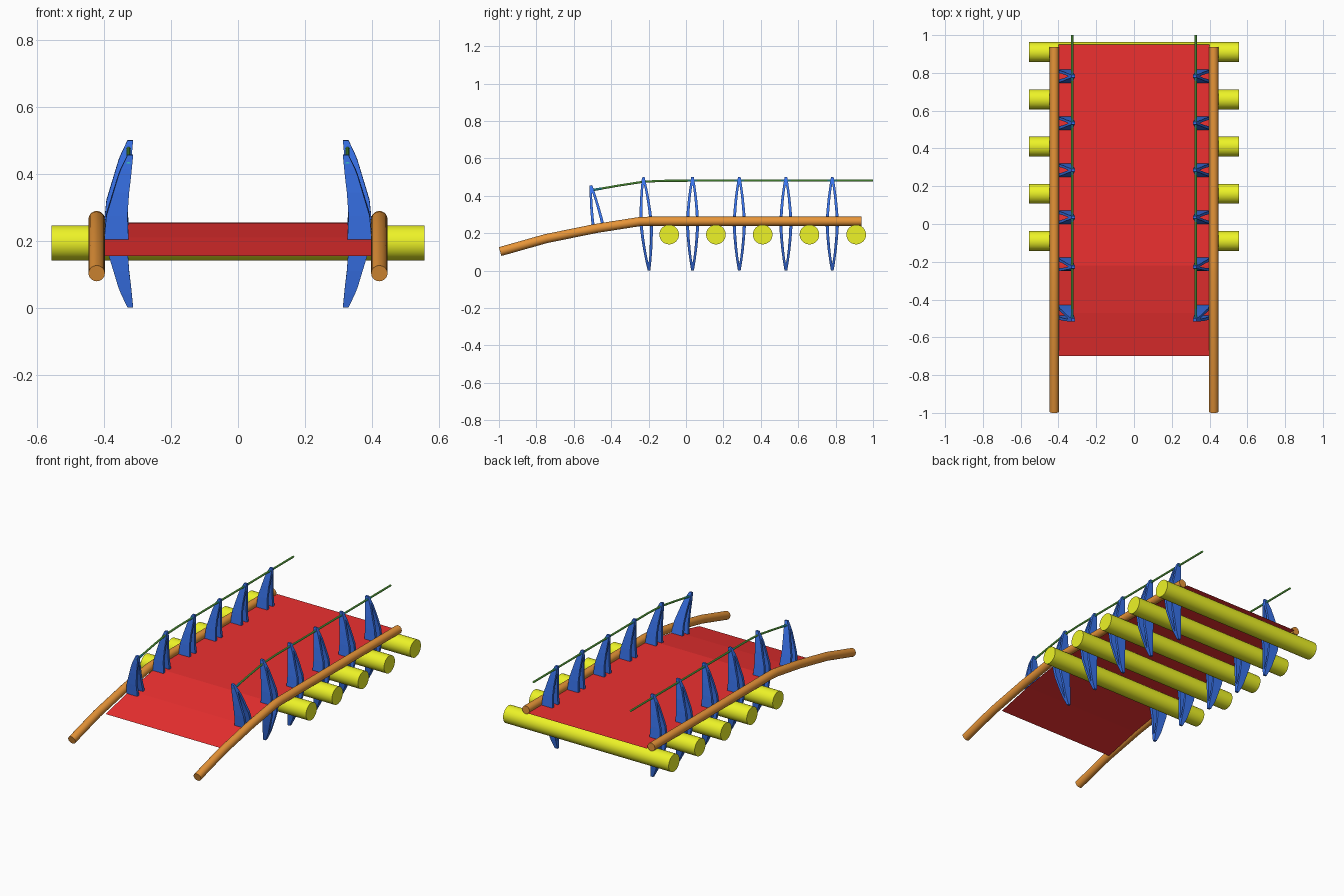
import bpy, bmesh, math
from mathutils import Vector, Matrix

if "Cube" in bpy.data.objects:
    bpy.data.objects.remove(bpy.data.objects["Cube"])


def material(name, rgb):
    m = bpy.data.materials.new(name)
    m.diffuse_color = (*rgb, 1)
    m.use_nodes = True
    m.node_tree.nodes["Principled BSDF"].inputs["Base Color"].default_value = m.diffuse_color
    return m


RED = material("red", (0.85, 0.03, 0.03))
ORANGE = material("orange", (0.80, 0.30, 0.04))
YELLOW = material("yellow", (0.85, 0.90, 0.02))
BLUE = material("blue", (0.04, 0.17, 0.82))
GREEN = material("green", (0.20, 0.75, 0.10))
TEAL = material("teal", (0.05, 0.65, 0.65))


def finish(name, bm, mat, mirror=False, smooth=False):
    bmesh.ops.recalc_face_normals(bm, faces=bm.faces)
    me = bpy.data.meshes.new(name)
    bm.to_mesh(me)
    bm.free()
    me.materials.append(mat)
    ob = bpy.data.objects.new(name, me)
    bpy.context.collection.objects.link(ob)
    if mirror:
        ob.modifiers.new("mirror", 'MIRROR').use_mirror_merge = False
    if smooth:
        bpy.ops.object.select_all(action='DESELECT')
        ob.select_set(True)
        bpy.context.view_layer.objects.active = ob
        bpy.ops.object.shade_smooth_by_angle(angle=math.radians(35))
    return ob


def tube(name, x, path, radius, sides, mat):
    """Round tube along (y, z) points at a fixed x, mirrored to the other side."""
    pts = [Vector((x, y, z)) for y, z in path]
    bm = bmesh.new()
    rings = []
    for i, p in enumerate(pts):
        t = (pts[min(i + 1, len(pts) - 1)] - pts[max(i - 1, 0)]).normalized()
        n = Vector((0, -t.z, t.y))
        rings.append([bm.verts.new(p + radius * (math.cos(a) * Vector((1, 0, 0)) + math.sin(a) * n))
                      for a in (2 * math.pi * k / sides for k in range(sides))])
    for a, b in zip(rings, rings[1:]):
        for k in range(sides):
            j = (k + 1) % sides
            bm.faces.new((a[k], a[j], b[j], b[k]))
    bm.faces.new(rings[0])
    bm.faces.new(rings[-1])
    return finish(name, bm, mat, mirror=True, smooth=True)


# height, inner x, outer x, half width, half gap: a curved, split tusk
LEVELS = [(0.00, 0.327, 0.400, 0.036, 0.019),
          (0.07, 0.330, 0.393, 0.031, 0.016),
          (0.14, 0.325, 0.372, 0.024, 0.010),
          (0.19, 0.319, 0.357, 0.017, 0.004),
          (0.21, 0.317, 0.349, 0.014, 0.0),
          (0.25, 0.313, 0.330, 0.007, 0.0)]


def post(name, y, z, tilt, direction):
    bm = bmesh.new()
    for s in (1, -1):
        rings = [[bm.verts.new((px, s * py, direction * h))
                  for px, py in ((xi, g), (xo, g), (xo, w), (xi, w))]
                 for h, xi, xo, w, g in LEVELS]
        for i, (a, b) in enumerate(zip(rings, rings[1:])):
            for k in range(4):
                if k == 0 and LEVELS[i][4] == 0:
                    continue        # halves join here
                j = (k + 1) % 4
                bm.faces.new((a[k], a[j], b[j], b[k]))
        bm.faces.new(rings[0])
        bm.faces.new(rings[-1])
    bmesh.ops.remove_doubles(bm, verts=bm.verts, dist=1e-5)
    bm.transform(Matrix.Translation((0, y, z)) @ Matrix.Rotation(tilt, 4, 'X'))
    finish(name, bm, BLUE, mirror=True)


# deck: thin sheet that slopes down at the front
bm = bmesh.new()
rows = [[bm.verts.new((x, y, z)) for x in (-0.4, 0.4)]
        for y, z in ((-0.70, 0.154), (-0.47, 0.209), (-0.22, 0.252), (0.95, 0.254))]
for a, b in zip(rows, rows[1:]):
    bm.faces.new((a[0], a[1], b[1], b[0]))
finish("deck", bm, RED)

# side rails
tube("side_rails", 0.422, [(-0.994, 0.102), (-0.75, 0.171), (-0.48, 0.226), (-0.25, 0.262),
                           (-0.2, 0.264), (0.937, 0.264)], 0.0245, 20, ORANGE)

# cross logs
for i in range(5):
    bm = bmesh.new()
    bmesh.ops.create_cone(bm, cap_ends=True, segments=32, radius1=0.0525, radius2=0.0525, depth=1.114,
                          matrix=Matrix.Translation((0, -0.09 + 0.25 * i, 0.193)) @ Matrix.Rotation(math.pi / 2, 4, 'Y'))
    finish(f"log_{i + 1}", bm, YELLOW, smooth=True)

# posts above and below the deck
post("front_post", -0.465, 0.21, math.radians(10), 1)
for i, y in enumerate((-0.213, 0.035, 0.285, 0.534, 0.782)):
    tilt = math.radians(3.5) if i == 0 else 0
    post(f"upper_post_{i + 1}", y, 0.25, tilt, 1)
    post(f"lower_post_{i + 1}", y, 0.25, tilt, -1)

# hand ropes, with teal bindings at the posts
tube("hand_ropes", 0.327, [(-0.505, 0.430), (-0.36, 0.455), (-0.225, 0.476), (-0.1, 0.481), (1.0, 0.482)],
     0.006, 10, GREEN)
tube("binding_front", 0.327, [(-0.515, 0.4285), (-0.45, 0.4395)], 0.0068, 10, TEAL)
for i, y in enumerate((0.035, 0.285, 0.534, 0.782)):
    tube(f"binding_{i + 1}", 0.327, [(y - 0.025, 0.482), (y + 0.025, 0.482)], 0.0068, 10, TEAL)
